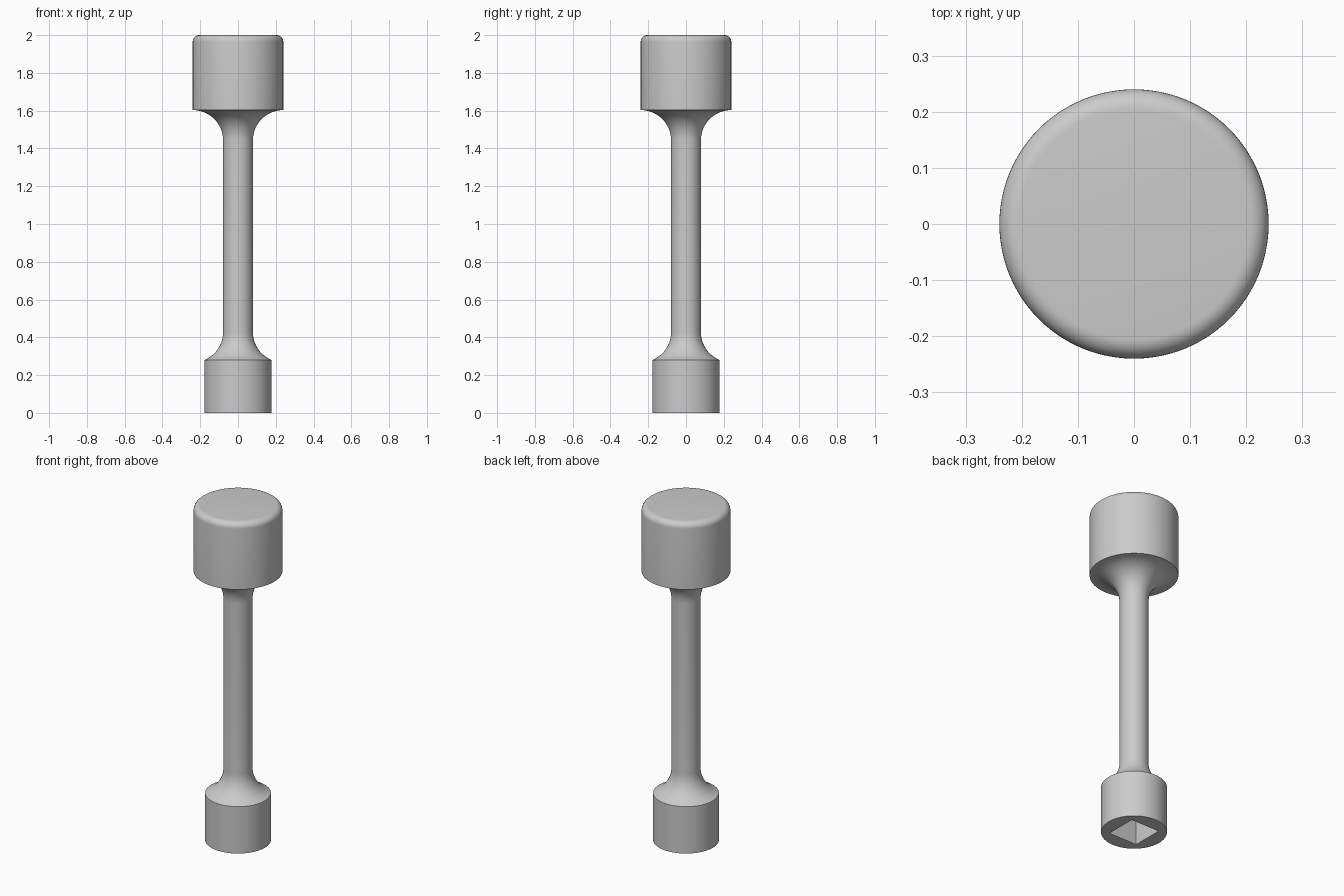
import bpy
import bmesh
from math import cos, sin, acos, pi, radians

if "Cube" in bpy.data.objects:
    bpy.data.objects.remove(bpy.data.objects["Cube"])

SEGMENTS = 96
HEAD_R, SHAFT_R, BASE_R = 0.24, 0.079, 0.178
HEAD_Z, BASE_Z, TOP_Z = 1.603, 0.28, 2.0
FILLET, ROUND = 0.16, 0.035
SOCKET_SIDE, SOCKET_DEPTH = 0.188, 0.2


def arc(r, z, radius, start, end, steps):
    """Points (r, z) along a circular arc."""
    angles = [start + (end - start) * i / steps for i in range(steps + 1)]
    return [(r + radius * cos(a), z + radius * sin(a)) for a in angles]


def lathe(name, profile):
    """Revolve a profile around the z axis."""
    bm = bmesh.new()
    verts = [bm.verts.new((r, 0, z)) for r, z in profile]
    edges = [bm.edges.new(pair) for pair in zip(verts, verts[1:])]
    bmesh.ops.spin(bm, geom=verts + edges, cent=(0, 0, 0), axis=(0, 0, 1),
                   angle=2 * pi, steps=SEGMENTS, use_merge=True)
    bmesh.ops.remove_doubles(bm, verts=bm.verts, dist=1e-5)
    # Close the flat ends
    bmesh.ops.holes_fill(bm, edges=[e for e in bm.edges if e.is_boundary], sides=0)
    bmesh.ops.recalc_face_normals(bm, faces=bm.faces)
    mesh = bpy.data.meshes.new(name)
    bm.to_mesh(mesh)
    bm.free()
    obj = bpy.data.objects.new(name, mesh)
    bpy.context.collection.objects.link(obj)
    return obj


# Material
steel = bpy.data.materials.new("grey_steel")
steel.use_nodes = True
steel.diffuse_color = (0.6, 0.6, 0.6, 1)
steel.node_tree.nodes["Principled BSDF"].inputs["Base Color"].default_value = (0.6, 0.6, 0.6, 1)

# Body: base, lower fillet, shaft, upper fillet, rounded head
centre_r = SHAFT_R + FILLET
rim_angle = acos((BASE_R - centre_r) / FILLET)
lower_z = BASE_Z + FILLET * sin(rim_angle)
profile = [(BASE_R, 0)]
profile += arc(centre_r, lower_z, FILLET, 2 * pi - rim_angle, pi, 12)
profile += arc(centre_r, HEAD_Z - FILLET, FILLET, pi, pi / 2, 16)
profile += [(HEAD_R, HEAD_Z)]
profile += arc(HEAD_R - ROUND, TOP_Z - ROUND, ROUND, 0, pi / 2, 8)
body = lathe("extension_bar", profile)
body.data.materials.append(steel)

# Square socket cut into the bottom
bpy.ops.mesh.primitive_cube_add(size=1)
cutter = bpy.context.object
cutter.name = "socket_cutter"
cutter.scale = (SOCKET_SIDE, SOCKET_SIDE, 2 * SOCKET_DEPTH)
cutter.hide_render = True
cutter.data.materials.append(steel)
cut = body.modifiers.new("square_socket", "BOOLEAN")
cut.operation = "DIFFERENCE"
cut.solver = "EXACT"
cut.object = cutter

bpy.ops.object.select_all(action="DESELECT")
body.select_set(True)
bpy.context.view_layer.objects.active = body
bpy.ops.object.modifier_apply(modifier=cut.name)
bpy.data.objects.remove(cutter)
bpy.ops.object.shade_smooth_by_angle(angle=radians(30))
